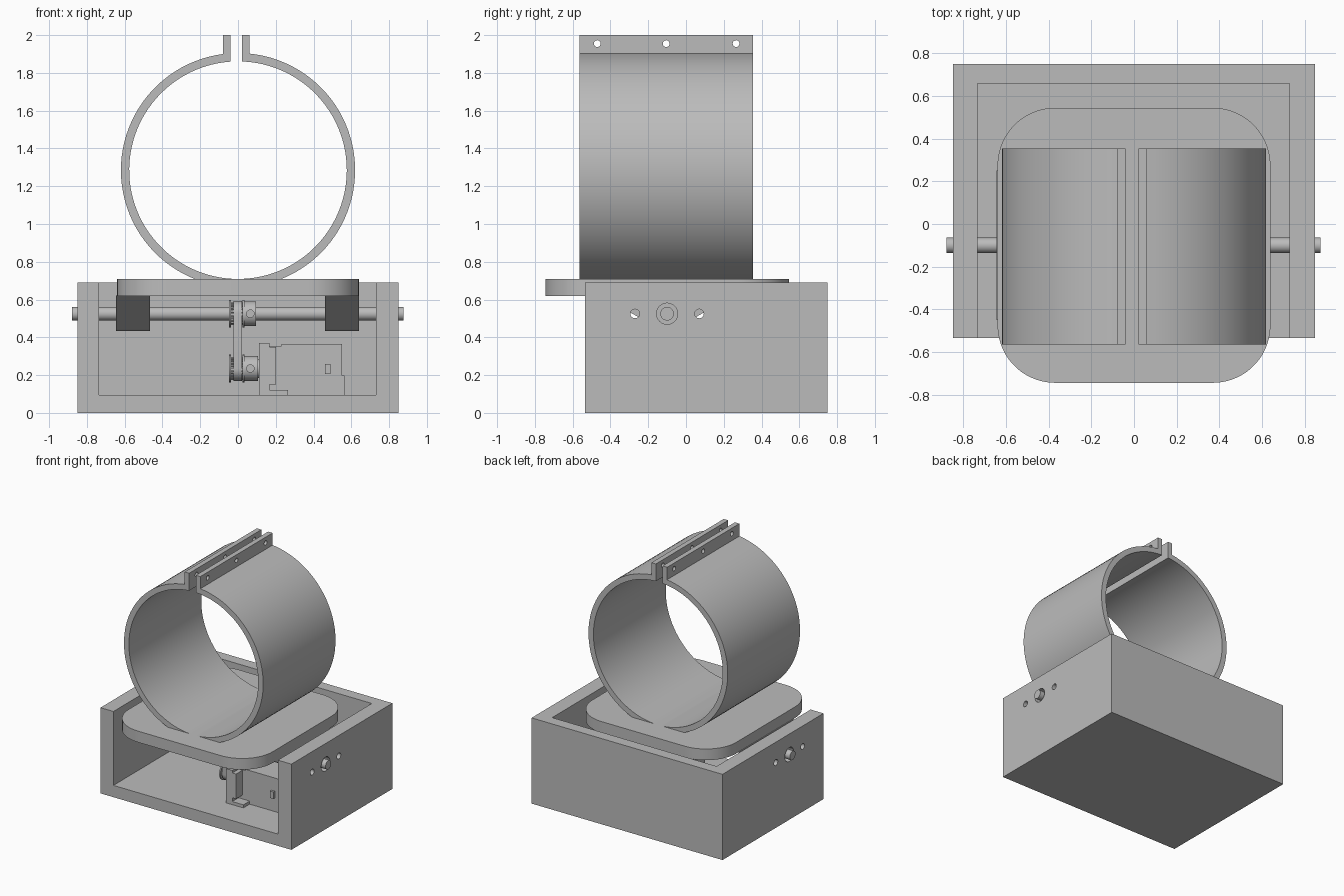
import bpy, bmesh
from math import sin, cos, pi, asin, acos
from mathutils import Vector

cube = bpy.data.objects.get("Cube")
if cube:
    bpy.data.objects.remove(cube, do_unlink=True)

GREY = (0.5, 0.5, 0.5, 1)
mat = bpy.data.materials.new("plain grey")
mat.use_nodes = True
mat.diffuse_color = GREY
bsdf = mat.node_tree.nodes["Principled BSDF"]
bsdf.inputs["Base Color"].default_value = GREY
bsdf.inputs["Roughness"].default_value = 0.6


def prism(name, profile, lo, hi, axis):
    """Extrude a 2D outline along x (y,z points), y (x,z points) or z (x,y points)."""
    place = {"x": lambda a, b, t: (t, a, b),
             "y": lambda a, b, t: (a, t, b),
             "z": lambda a, b, t: (a, b, t)}[axis]
    bm = bmesh.new()
    face = bm.faces.new([bm.verts.new(place(a, b, lo)) for a, b in profile])
    ext = bmesh.ops.extrude_face_region(bm, geom=[face], use_keep_orig=True)
    verts = [v for v in ext["geom"] if isinstance(v, bmesh.types.BMVert)]
    bmesh.ops.translate(bm, verts=verts, vec=Vector(place(0, 0, hi - lo)))
    bmesh.ops.recalc_face_normals(bm, faces=bm.faces)
    mesh = bpy.data.meshes.new(name)
    bm.to_mesh(mesh)
    bm.free()
    obj = bpy.data.objects.new(name, mesh)
    bpy.context.collection.objects.link(obj)
    mesh.materials.append(mat)
    return obj


def box(name, x, y, z):
    return prism(name, [(x[0], y[0]), (x[1], y[0]), (x[1], y[1]), (x[0], y[1])], *z, "z")


def arc(cx, cy, r, a0, a1, n):
    return [(cx + r * cos(a0 + (a1 - a0) * i / n), cy + r * sin(a0 + (a1 - a0) * i / n))
            for i in range(n + 1)]


def rod(name, y, z, r, lo, hi, n=32):
    return prism(name, arc(y, z, r, 0, 2 * pi, n)[:-1], lo, hi, "x")


def cut(obj, cutters):
    """Subtract the cutters, bake the result and delete them."""
    for c in cutters:
        m = obj.modifiers.new("cut", "BOOLEAN")
        m.operation, m.solver, m.object = "DIFFERENCE", "EXACT", c
    bpy.context.view_layer.update()
    dg = bpy.context.evaluated_depsgraph_get()
    baked = bpy.data.meshes.new_from_object(obj.evaluated_get(dg))
    obj.modifiers.clear()
    obj.data = baked
    for c in cutters:
        bpy.data.objects.remove(c, do_unlink=True)


AY, AZ, MZ = -0.1, 0.525, 0.235   # shaft y and z, motor axis z

# Housing, open at the front and top, with shaft and screw holes
housing = box("housing", (-0.85, 0.85), (-0.535, 0.75), (0, 0.69))
cut(housing, [box("cavity", (-0.735, 0.73), (-0.7, 0.66), (0.095, 0.9)),
              rod("shaft_hole", AY, AZ, 0.056, -1, 1),
              rod("screw_hole", AY - 0.17, AZ, 0.024, -1, 1),
              rod("screw_hole", AY + 0.17, AZ, 0.024, -1, 1)])

# Tilting plate with rounded corners
R = 0.27
corners = [(0.64 - R, 0.545 - R), (R - 0.64, 0.545 - R),
           (R - 0.64, R - 0.745), (0.64 - R, R - 0.745)]
outline = [p for i, c in enumerate(corners)
           for p in arc(*c, R, i * pi / 2, (i + 1) * pi / 2, 20)]
prism("tilt_plate", outline, 0.62, 0.71, "z")

# Lugs tapering from the plate to the shaft
half, lr = 0.35, 0.092
for name, lo, hi in (("right_lug", -0.645, -0.465), ("left_lug", 0.46, 0.64)):
    prism(name, [(AY - half, 0.622)] + arc(AY, AZ, lr, 1.32 * pi, 1.68 * pi, 16)
          + [(AY + half, 0.622)], lo, hi, "x")

# Split clamp ring with two upright flanges
CZ, RO, RI = 1.285, 0.62, 0.576
right, left = 0.02, -0.04
inner = arc(0, CZ, RI, acos(right / RI), -pi - asin(-left / RI) + pi / 2 - pi / 2
            + 2 * asin(-left / RI) - pi / 2, 96)
outer = arc(0, CZ, RO, -3 * pi / 2 + asin(0.08 / RO), pi / 2 - asin(0.06 / RO), 96)
ring = prism("clamp_ring", [(0.06, 2), (right, 2)] + inner + [(left, 2), (-0.08, 2)] + outer,
             -0.565, 0.355, "y")
cut(ring, [rod("bolt_hole", y, 1.955, 0.018, -0.2, 0.2, 20) for y in (-0.47, -0.105, 0.265)])

# Shaft
rod("shaft", AY, AZ, 0.036, -0.88, 0.875)


# Toothed pulleys with flanges and hub
def pulley(name, z, hub_end):
    teeth = []
    for i in range(20):
        for k, r in ((0, 0.06), (0.5, 0.06), (0.55, 0.05), (0.95, 0.05)):
            a = 2 * pi * (i + k) / 20
            teeth.append((AY + r * cos(a), z + r * sin(a)))
    prism(name + "_teeth", teeth, -0.037, 0.027, "x")
    rod(name + "_outer_flange", AY, z, 0.073, -0.047, -0.036)
    rod(name + "_inner_flange", AY, z, 0.073, 0.024, 0.035)
    hub = rod(name + "_hub", AY, z, 0.066, 0.035, hub_end)
    screw = prism("set_screw_hole", arc(0.065, z, 0.02, 0, 2 * pi, 16)[:-1],
                  AY - 0.1, AY - 0.045, "y")
    cut(hub, [screw])


pulley("shaft_pulley", AZ, 0.095)
pulley("motor_pulley", MZ, 0.105)


# Belt looped round both pulleys
def loop(r):
    return arc(AY, AZ, r, 0, pi, 20) + arc(AY, MZ, r, pi, 2 * pi, 20)


belt = prism("belt", loop(0.067), -0.025, 0.021, "x")
cut(belt, [prism("belt_inside", loop(0.058), -0.1, 0.1, "x")])

# Motor, its mounting ears and output boss
rod("motor_boss", AY, MZ, 0.05, 0.09, 0.15)
box("motor_gearbox", (0.14, 0.24), (-0.23, 0.2), (0.15, 0.355))
box("motor_body", (0.23, 0.55), (-0.23, 0.2), (0.197, 0.365))
box("motor_ears", (0.165, 0.2), (-0.31, 0.28), (0.15, 0.35))
box("motor_plug", (0.46, 0.49), (-0.25, -0.22), (0.205, 0.26))

# Bracket holding the motor to the floor
box("bracket_base", (0.15, 0.565), (-0.23, 0.2), (0.094, 0.198))
for name, y in (("front_bracket_post", (-0.31, -0.23)), ("rear_bracket_post", (0.2, 0.28))):
    post = box(name, (0.11, 0.166), y, (0.094, 0.37))
    box(name + "_foot", (0.16, 0.265), y, (0.094, 0.12))
    ym = sum(y) / 2
    cut(post, [rod("ear_hole", ym, z, 0.015, 0, 0.3, 16) for z in (0.18, 0.3)])

# Smooth the round surfaces, keep edges sharp
for o in bpy.context.scene.objects:
    o.select_set(o.type == "MESH")
bpy.context.view_layer.objects.active = housing
bpy.ops.object.shade_smooth_by_angle(angle=pi / 6)
